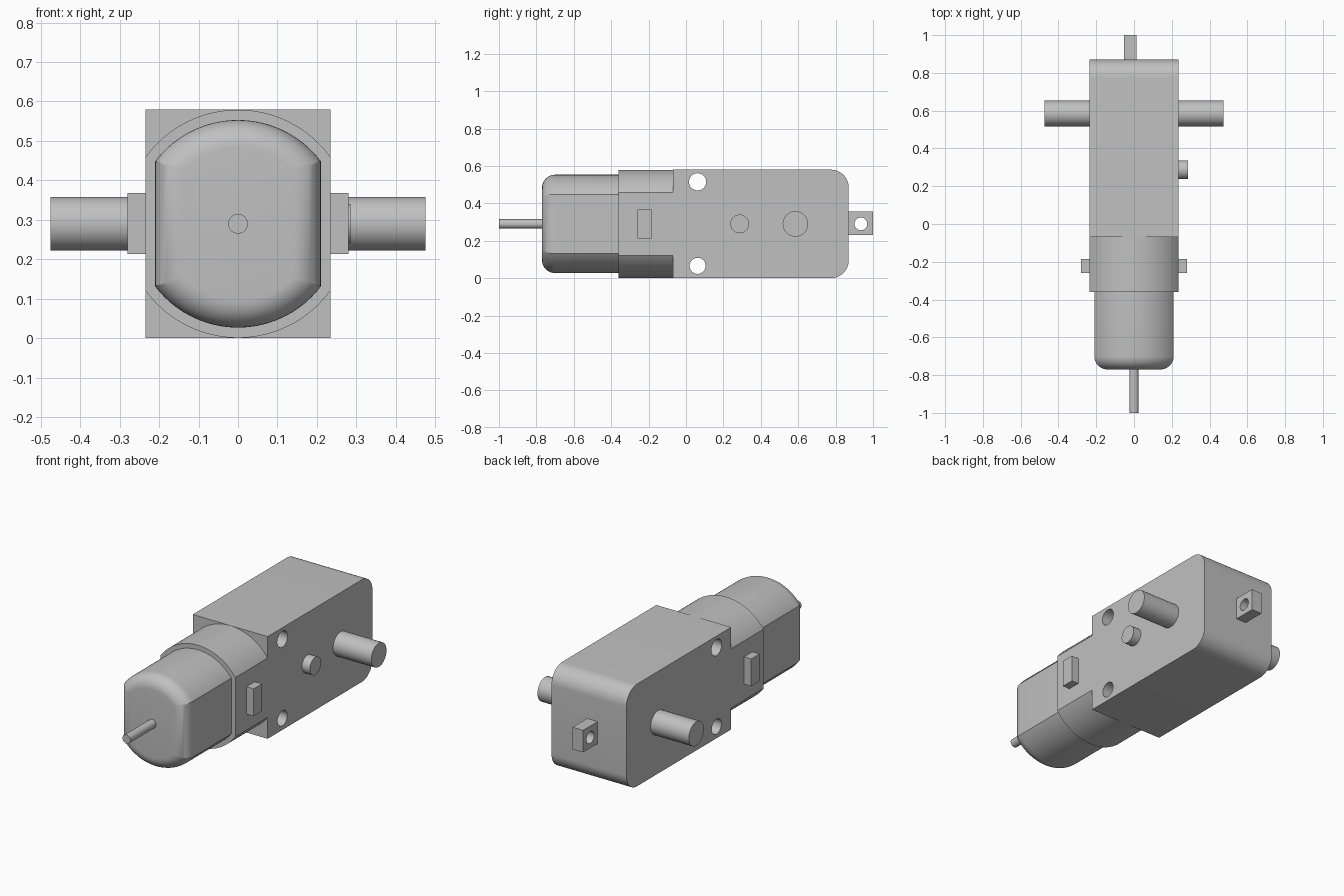
import bpy, bmesh, math
from mathutils import Matrix

if "Cube" in bpy.data.objects:
    bpy.data.objects.remove(bpy.data.objects["Cube"])

ZC = 0.29  # height of the motor axis

grey = bpy.data.materials.new("light_grey")
grey.diffuse_color = (0.53, 0.53, 0.53, 1)
grey.use_nodes = True
grey.node_tree.nodes["Principled BSDF"].inputs["Base Color"].default_value = grey.diffuse_color


def finish(name, bm):
    """Turn a bmesh into a shaded object with sharp edges kept."""
    bmesh.ops.remove_doubles(bm, verts=bm.verts, dist=1e-5)
    bmesh.ops.recalc_face_normals(bm, faces=bm.faces)
    me = bpy.data.meshes.new(name)
    bm.to_mesh(me)
    bm.free()
    me.materials.clear()
    me.materials.append(grey)
    me.shade_smooth()
    me.set_sharp_from_angle(angle=math.radians(25))
    ob = bpy.data.objects.new(name, me)
    bpy.context.collection.objects.link(ob)
    return ob


def circle(y, z, r, n=48):
    return [(y + r * math.cos(2 * math.pi * i / n), z + r * math.sin(2 * math.pi * i / n))
            for i in range(n)]


def rect(y0, y1, z0, z1):
    return [(y0, z0), (y1, z0), (y1, z1), (y0, z1)]


def plate(name, loops, x0, x1):
    """Extrude a side profile (first loop outer, others holes) from x0 to x1."""
    cu = bpy.data.curves.new(name, 'CURVE')
    cu.dimensions = '2D'
    cu.fill_mode = 'BOTH'
    cu.extrude = (x1 - x0) / 2
    for pts in loops:
        sp = cu.splines.new('POLY')
        sp.points.add(len(pts) - 1)
        for p, (y, z) in zip(sp.points, pts):
            p.co = (y, z, 0, 1)
        sp.use_cyclic_u = True
    tmp = bpy.data.objects.new("tmp", cu)
    bpy.context.collection.objects.link(tmp)
    bpy.context.view_layer.update()
    me = bpy.data.meshes.new_from_object(tmp.evaluated_get(bpy.context.evaluated_depsgraph_get()))
    bm = bmesh.new()
    bm.from_mesh(me)
    bpy.data.objects.remove(tmp)
    bpy.data.curves.remove(cu)
    bpy.data.meshes.remove(me)
    # profile x -> y, profile y -> z, depth -> x
    bm.transform(Matrix(((0, 0, 1, (x0 + x1) / 2), (1, 0, 0, 0), (0, 1, 0, 0), (0, 0, 0, 1))))
    return finish(name, bm)


def can(name, rings, n=40):
    """Loft flat-sided round sections given as (y, radius, half width)."""
    bm = bmesh.new()
    loops = []
    for y, r, w in rings:
        a = math.acos(w / r)
        angs = [a + (math.pi - 2 * a) * i / n for i in range(n + 1)]
        angs += [t + math.pi for t in angs]
        loops.append([bm.verts.new((r * math.cos(t), y, ZC + r * math.sin(t))) for t in angs])
    for p, q in zip(loops, loops[1:]):
        for i in range(len(p)):
            j = (i + 1) % len(p)
            bm.faces.new((p[i], p[j], q[j], q[i]))
    bm.faces.new(loops[0])
    bm.faces.new(loops[-1])
    return finish(name, bm)


# gearbox with rounded back corners and two through holes
R = 0.095
outline = [(-0.07, 0.58), (-0.07, 0.0)]
for zc, start in ((R, -90), (0.58 - R, 0)):
    for i in range(13):
        t = math.radians(start + 7.5 * i)
        outline.append((0.87 - R + R * math.cos(t), zc + R * math.sin(t)))
plate("gearbox", [outline, circle(0.062, 0.515, 0.046), circle(0.062, 0.066, 0.043)],
      -0.235, 0.235)

# motor collar and motor can with a rounded front rim
can("motor_collar", [(-0.36, 0.289, 0.235), (-0.07, 0.289, 0.235)])
F = 0.07
rim = []
for i in range(11):
    t = math.radians(9 * i)
    d = F * (1 - math.sin(t))
    rim.append((-0.77 + F * (1 - math.cos(t)), 0.263 - d, 0.21 - d))
can("motor_can", rim + [(-0.36, 0.263, 0.21)])

# motor shaft
bm = bmesh.new()
bmesh.ops.create_cone(bm, cap_ends=True, segments=32, radius1=0.025, radius2=0.025, depth=0.23,
                      matrix=Matrix.Translation((0, -0.885, ZC)) @ Matrix.Rotation(math.pi / 2, 4, 'X'))
finish("motor_shaft", bm)

# output shafts and collar clips on both sides
for side, s in (("left", -1), ("right", 1)):
    for part, loop, reach in (("output_shaft", circle(0.585, ZC, 0.068), 0.475),
                              ("clip", rect(-0.26, -0.185, 0.213, 0.368), 0.28)):
        xs = sorted((s * 0.235, s * reach))
        plate(f"{part}_{side}", [loop], *xs)

# locating peg on the right side only
plate("locating_peg", [circle(0.287, ZC, 0.05)], 0.235, 0.285)

# rear mounting tab with hole
plate("rear_tab", [rect(0.87, 1.0, 0.23, 0.355), circle(0.935, ZC, 0.034)], -0.054, 0.012)
